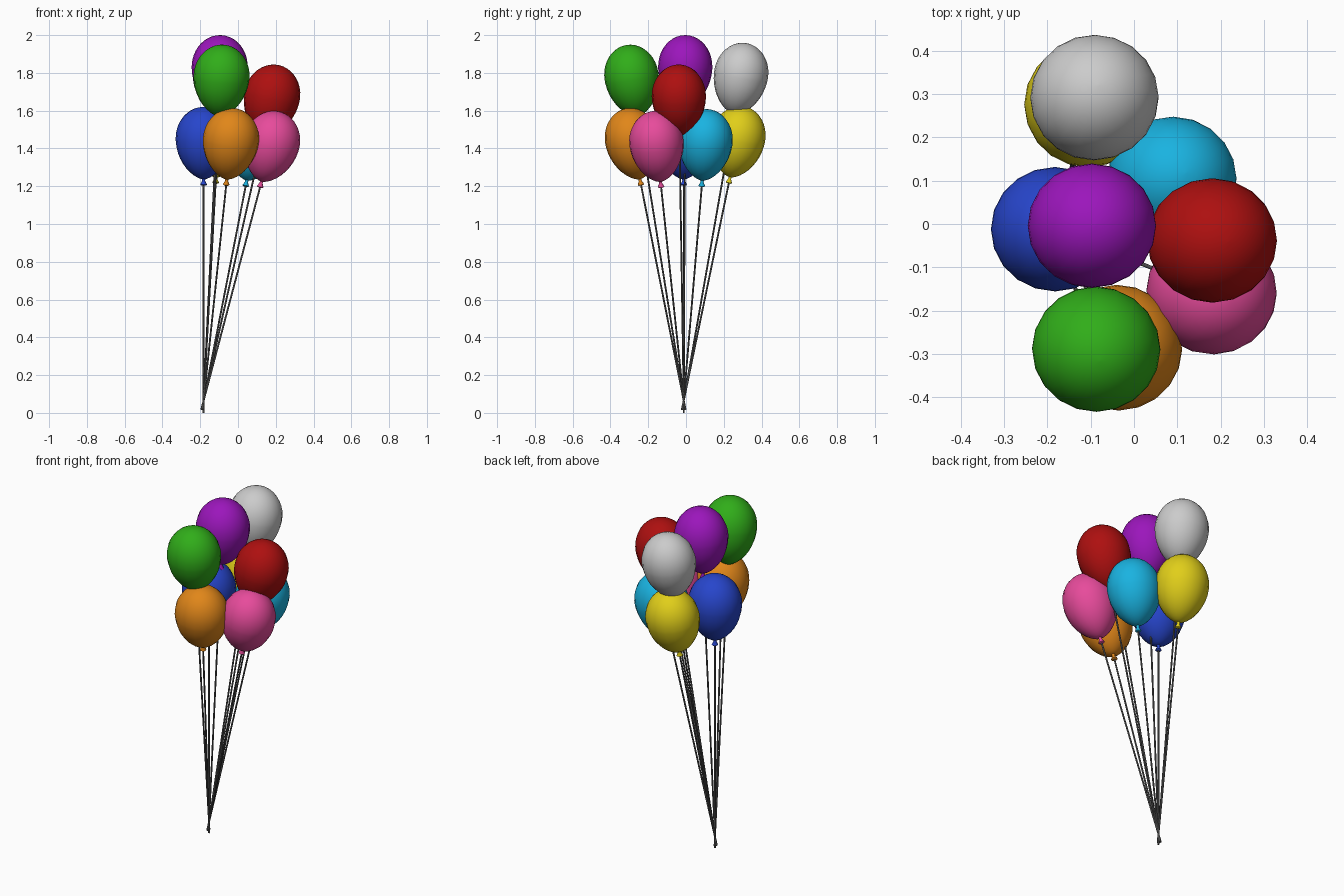
import bpy, bmesh, math
from mathutils import Vector, Matrix

if "Cube" in bpy.data.objects:
    bpy.data.objects.remove(bpy.data.objects["Cube"])

PIVOT = Vector((-0.182, -0.012, 0.065))   # where the strings are gathered
SEGMENTS = 20
RX, RY, UP, DOWN = 0.148, 0.1435, 0.166, 0.218

# name, colour, body centre
BALLOONS = [
    ("blue", (0.02, 0.06, 0.60), (-0.182, -0.012, 1.454)),
    ("orange", (0.75, 0.24, 0.01), (-0.037, -0.286, 1.449)),
    ("pink", (0.80, 0.07, 0.33), (0.180, -0.157, 1.434)),
    ("cyan", (0.01, 0.45, 0.75), (0.088, 0.104, 1.443)),
    ("yellow", (0.75, 0.62, 0.01), (-0.105, 0.277, 1.460)),
    ("red", (0.42, 0.005, 0.005), (0.181, -0.038, 1.679)),
    ("purple", (0.33, 0.008, 0.50), (-0.097, -0.004, 1.834)),
    ("green", (0.03, 0.42, 0.01), (-0.087, -0.289, 1.784)),
    ("white", (0.60, 0.60, 0.60), (-0.091, 0.292, 1.794)),
]


def material(name, colour):
    mat = bpy.data.materials.new(name)
    mat.diffuse_color = (*colour, 1)
    mat.use_nodes = True
    mat.node_tree.nodes["Principled BSDF"].inputs["Base Color"].default_value = mat.diffuse_color
    return mat


def lathe(name, profile, segments, matrix, mat, ratio=1.0):
    """Revolve (radius, z) points round z and cap both ends."""
    bm = bmesh.new()
    rings = []
    for r, z in profile:
        ring = []
        for i in range(segments):
            a = 2 * math.pi * i / segments
            ring.append(bm.verts.new((r * math.cos(a), r * ratio * math.sin(a), z)))
        rings.append(ring)
    for low, high in zip(rings, rings[1:]):
        for i in range(segments):
            j = (i + 1) % segments
            bm.faces.new((low[i], low[j], high[j], high[i]))
    bm.faces.new(rings[0][::-1])
    bm.faces.new(rings[-1])
    bmesh.ops.recalc_face_normals(bm, faces=bm.faces)
    mesh = bpy.data.meshes.new(name)
    bm.to_mesh(mesh)
    bm.free()
    obj = bpy.data.objects.new(name, mesh)
    bpy.context.collection.objects.link(obj)
    obj.matrix_world = matrix
    mesh.materials.append(mat)
    mesh.shade_smooth()
    mesh.set_sharp_from_angle(angle=math.radians(50))
    return obj


# Teardrop body: tapered below the widest ring, rounded above
body = []
for k in range(1, 11):
    t = math.radians(90 * (1 - k / 10.5))
    body.append((max(RX * math.cos(t) ** 1.25, 0.008), -DOWN * math.sin(t)))
for k in range(0, 11):
    t = math.radians(k * 8.9)
    body.append((RX * math.cos(t), UP * math.sin(t)))

# Flared knot below the neck
knot = [(0.013, -0.250), (0.018, -0.246), (0.008, -0.226), (0.011, -0.208)]

string_mat = material("string grey", (0.10, 0.10, 0.10))

for name, colour, centre in BALLOONS:
    c = Vector(centre)
    axis = (c - PIVOT).normalized()
    turn = Vector((0, 0, 1)).rotation_difference(axis).to_matrix().to_4x4()
    place = Matrix.Translation(c) @ turn
    mat = material(name + " rubber", colour)
    lathe(name + "_balloon", body, SEGMENTS, place, mat, RY / RX)
    lathe(name + "_knot", knot, 10, place, mat)
    # String from the knot through the gathering point to a short tail
    length = (c - PIVOT).length
    tail = -0.065 if name == "blue" else -0.05
    lathe(name + "_string", [(0.0048, tail), (0.0048, length - 0.235)], 8,
          Matrix.Translation(PIVOT) @ turn, string_mat)
